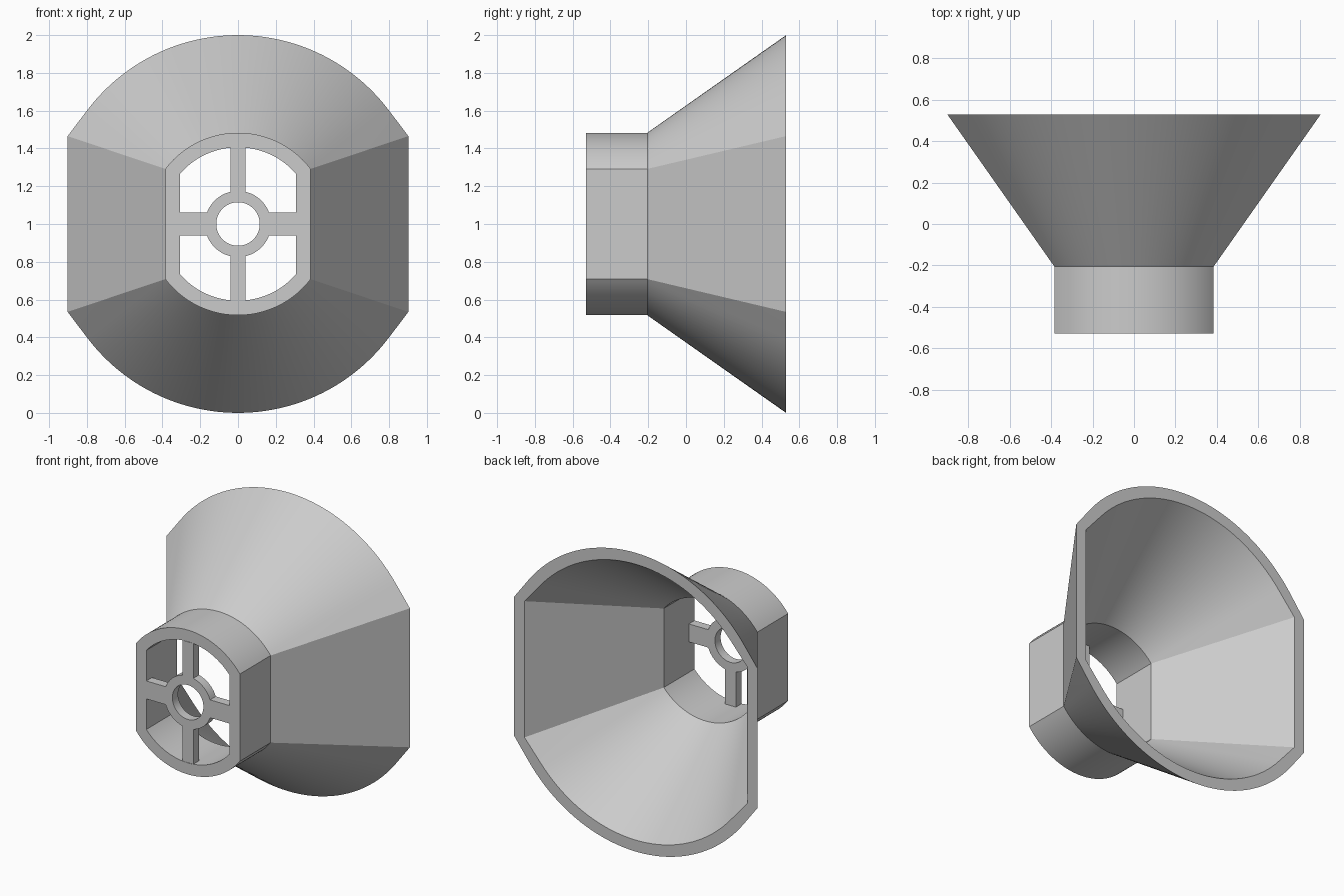
import bpy, bmesh
from math import asin, sin, cos, tan, pi, radians

cube = bpy.data.objects.get("Cube")
if cube:
    bpy.data.objects.remove(cube)

CENTRE_Z = 1.0
FRONT, NECK_END, BACK = -0.53, -0.205, 0.53
NECK_R, NECK_HALF = 0.483, 0.385
FLARE_R, FLARE_HALF = 1.0, 0.902
WALL = 0.077
SPIDER_DEPTH = 0.06
HUB_R, HOLE_R = 0.175, 0.115
ARC_STEPS = 40

grey = bpy.data.materials.new("plain grey")
grey.use_nodes = True
colour = (0.6, 0.6, 0.6, 1)
grey.diffuse_color = colour
grey.node_tree.nodes["Principled BSDF"].inputs["Base Color"].default_value = colour


def finish(bm, name):
    bmesh.ops.recalc_face_normals(bm, faces=bm.faces)
    mesh = bpy.data.meshes.new(name)
    bm.to_mesh(mesh)
    bm.free()
    mesh.materials.append(grey)
    obj = bpy.data.objects.new(name, mesh)
    bpy.context.collection.objects.link(obj)
    bpy.ops.object.select_all(action="DESELECT")
    obj.select_set(True)
    bpy.context.view_layer.objects.active = obj
    bpy.ops.object.shade_smooth_by_angle(angle=radians(20))


def section(radius, half, angle):
    """Round top and bottom, run out along tangents to flat sides."""
    arc = [(radius * sin(t), radius * cos(t)) for t in
           (angle * (1 - 2 * i / ARC_STEPS) for i in range(ARC_STEPS + 1))]
    x, z = arc[0]
    corner = z - (half - x) * tan(angle)
    top = [(half, corner)] + arc + [(-half, corner)]
    return top + [(-px, -pz) for px, pz in top]


# Shell: neck and flare, outside and inside, closed into one skin
bm = bmesh.new()
loops = []
for inset, stations in ((0, (FRONT, NECK_END, BACK)), (WALL, (BACK, NECK_END, FRONT))):
    angle = asin((NECK_HALF - inset) / (NECK_R - inset))
    for y in stations:
        r, half = (FLARE_R, FLARE_HALF) if y == BACK else (NECK_R, NECK_HALF)
        loops.append([bm.verts.new((x, y, z + CENTRE_Z))
                      for x, z in section(r - inset, half - inset, angle)])
for a, b in zip(loops, loops[1:] + loops[:1]):
    for i in range(len(a)):
        j = (i + 1) % len(a)
        bm.faces.new((a[i], a[j], b[j], b[i]))
bmesh.ops.remove_doubles(bm, verts=bm.verts, dist=0.0001)
finish(bm, "flared_shell")

# Spider: hub ring with four spokes reaching the neck wall
bm = bmesh.new()
inner_r, inner_half = NECK_R - WALL, NECK_HALF - WALL


def point(x, z):
    return bm.verts.new((x, FRONT, z + CENTRE_Z))


spoke_half = (0.06, 0.04, 0.06, 0.04)
spans = [asin(h / HUB_R) for h in spoke_half]
angles, spoke_starts = [], []
SPOKE_STEPS, GAP_STEPS = 6, 12
for k in range(4):
    mid, span = k * pi / 2, spans[k]
    gap_end = mid + pi / 2 - spans[(k + 1) % 4]
    spoke_starts.append(len(angles))
    angles += [mid - span + 2 * span * i / SPOKE_STEPS for i in range(SPOKE_STEPS)]
    angles += [mid + span + (gap_end - mid - span) * i / GAP_STEPS for i in range(GAP_STEPS)]
hub = [point(HUB_R * cos(t), HUB_R * sin(t)) for t in angles]
hole = [point(HOLE_R * cos(t), HOLE_R * sin(t)) for t in angles]
count = len(angles)
for i in range(count):
    j = (i + 1) % count
    bm.faces.new((hub[i], hub[j], hole[j], hole[i]))
for k, start in enumerate(spoke_starts):
    h, c, s = spoke_half[k], round(cos(k * pi / 2)), round(sin(k * pi / 2))
    reach = inner_half if k % 2 == 0 else (inner_r ** 2 - h ** 2) ** 0.5
    ends = [point(c * reach - s * w, s * reach + c * w) for w in (h, -h)]
    bm.faces.new(hub[start:start + SPOKE_STEPS + 1] + ends)
result = bmesh.ops.extrude_face_region(bm, geom=bm.faces[:], use_keep_orig=True)
moved = [g for g in result["geom"] if isinstance(g, bmesh.types.BMVert)]
bmesh.ops.translate(bm, verts=moved, vec=(0, SPIDER_DEPTH, 0))
finish(bm, "hub_and_spokes")
